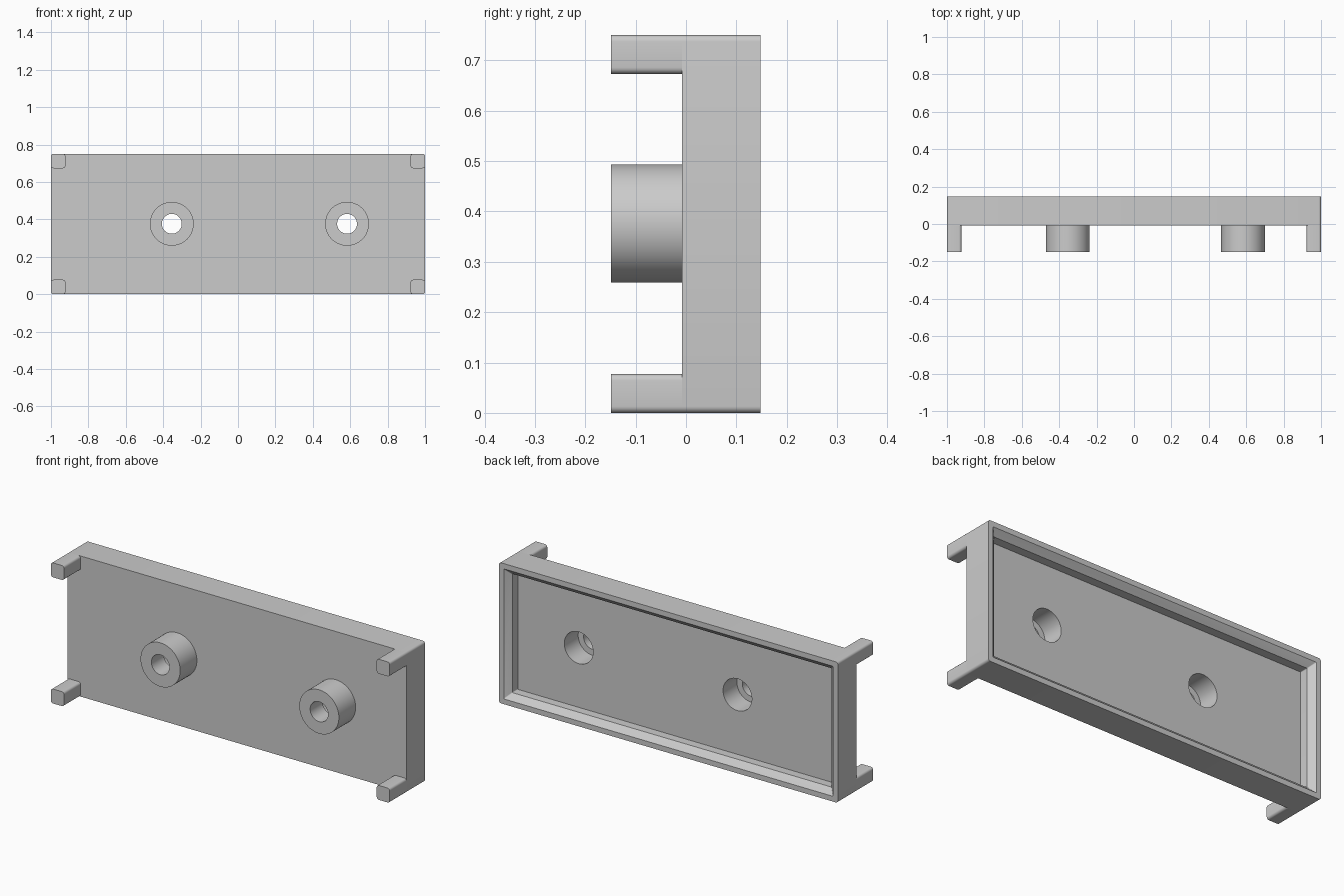
import bpy, bmesh, math

cube = bpy.data.objects.get("Cube")
if cube:
    bpy.data.objects.remove(cube, do_unlink=True)

# Main dimensions
HEIGHT = 0.75
FRONT, BACK, TIP = -0.008, 0.148, -0.149
FLOOR, SHOULDER = 0.072, -0.045
POST = 0.077
BOSS_X, BOSS_Z = (-0.354, 0.583), 0.376
BOSS_R, HOLE_R, BORE_R = 0.117, 0.053, 0.085

grey = bpy.data.materials.new("plain grey")
grey.use_nodes = True
grey.diffuse_color = (0.6, 0.6, 0.6, 1)
grey.node_tree.nodes["Principled BSDF"].inputs["Base Color"].default_value = (0.6, 0.6, 0.6, 1)


def rounded_rect(x0, x1, z0, z1, r, steps=5):
    """Outline of a rounded rectangle as (x, z) points."""
    corners = ((x1 - r, z1 - r), (x0 + r, z1 - r), (x0 + r, z0 + r), (x1 - r, z0 + r))
    points = []
    for quarter, (cx, cz) in enumerate(corners):
        for i in range(steps + 1):
            a = math.pi / 2 * (quarter + i / steps)
            points.append((cx + r * math.cos(a), cz + r * math.sin(a)))
    return points


def circle(cx, cz, r, steps=64):
    angles = [2 * math.pi * i / steps for i in range(steps)]
    return [(cx + r * math.cos(a), cz + r * math.sin(a)) for a in angles]


def loft(name, sections, cap_first=False, cap_last=False):
    """Skin a row of (outline, y) sections."""
    bm = bmesh.new()
    rings = [[bm.verts.new((x, y, z)) for x, z in outline] for outline, y in sections]
    for a, b in zip(rings, rings[1:]):
        for i in range(len(a)):
            j = (i + 1) % len(a)
            bm.faces.new((a[i], a[j], b[j], b[i]))
    if cap_first:
        bm.faces.new(rings[0])
    if cap_last:
        bm.faces.new(rings[-1])
    bmesh.ops.recalc_face_normals(bm, faces=bm.faces)
    mesh = bpy.data.meshes.new(name)
    bm.to_mesh(mesh)
    bm.free()
    mesh.materials.append(grey)
    obj = bpy.data.objects.new(name, mesh)
    bpy.context.collection.objects.link(obj)
    return obj


def select(obj):
    bpy.ops.object.select_all(action='DESELECT')
    obj.select_set(True)
    bpy.context.view_layer.objects.active = obj


def inset(d, r):
    return rounded_rect(-1 + d, 1 - d, d, HEIGHT - d, r)


# Shallow tray, open at the back, with a chamfered rim
tray = loft("tray", [
    (inset(0, 0.013), FRONT),
    (inset(0, 0.013), BACK),
    (inset(0.028, 0.004), BACK),
    (inset(0.058, 0.004), BACK - 0.03),
    (inset(0.058, 0.004), FLOOR),
], cap_first=True, cap_last=True)
parts = [tray]

# Screw bores cut through the tray floor
for x in BOSS_X:
    cutter = loft("bore_cutter", [(circle(x, BOSS_Z, BORE_R), FRONT - 0.1),
                                  (circle(x, BOSS_Z, BORE_R), BACK)], True, True)
    cutter.hide_render = True
    cut = tray.modifiers.new("bore", 'BOOLEAN')
    cut.operation = 'DIFFERENCE'
    cut.solver = 'EXACT'
    cut.object = cutter
    select(tray)
    bpy.ops.object.modifier_apply(modifier=cut.name)
    bpy.data.objects.remove(cutter, do_unlink=True)

# Hollow screw bosses with a counterbore reached from the back
for side, x in zip(("right", "left"), BOSS_X):
    profile = ((BOSS_R, FRONT), (BOSS_R, TIP), (HOLE_R, TIP),
               (HOLE_R, SHOULDER), (BORE_R, SHOULDER), (BORE_R, FRONT))
    parts.append(loft(side + "_boss", [(circle(x, BOSS_Z, r), y) for r, y in profile]))

# Corner posts
for side, x in (("right", -1), ("left", 1 - POST)):
    for level, z in (("lower", 0), ("upper", HEIGHT - POST)):
        outline = rounded_rect(x, x + POST, z, z + POST, 0.013)
        parts.append(loft(f"{level}_{side}_post", [(outline, TIP), (outline, FRONT)], cap_first=True))

for part in parts:
    select(part)
    bpy.ops.object.shade_smooth_by_angle(angle=math.radians(30))
